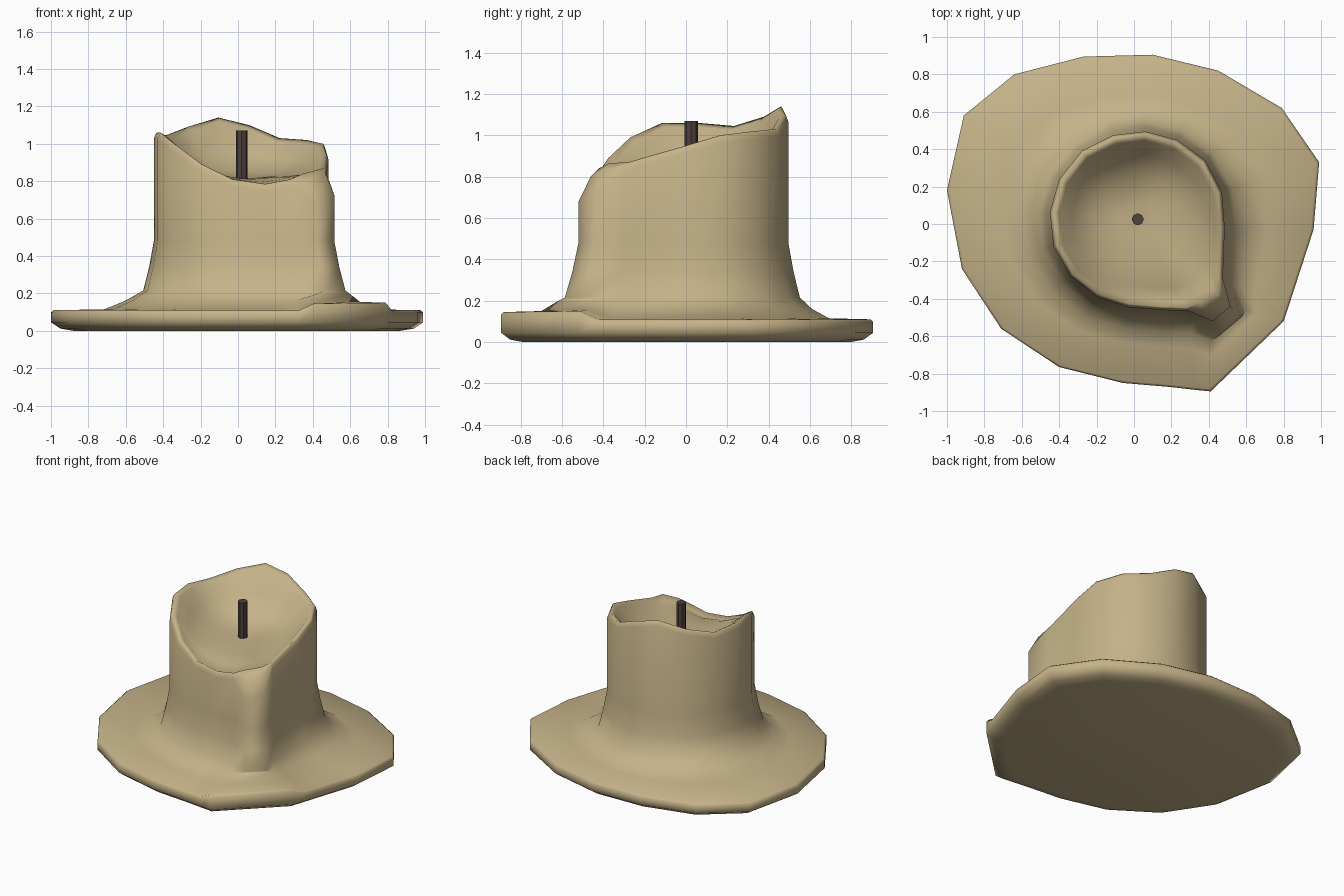
import bpy, bmesh, math

if "Cube" in bpy.data.objects:
    bpy.data.objects.remove(bpy.data.objects["Cube"])

CX, CY, FLOOR = 0.02, 0.03, 0.83   # candle axis and pool height


def material(name, rgb):
    m = bpy.data.materials.new(name)
    m.diffuse_color = (*rgb, 1)
    m.use_nodes = True
    m.node_tree.nodes["Principled BSDF"].inputs["Base Color"].default_value = m.diffuse_color
    return m


wax_mat = material("tan wax", (0.56, 0.45, 0.25))
wick_mat = material("dark wick", (0.075, 0.055, 0.045))

# One spoke per row: puddle edge x, y, column wall x, y, rim height
SPOKES = [
    (0.99, 0.33, 0.47, 0.17, 1.00), (0.79, 0.62, 0.38, 0.34, 1.02),
    (0.45, 0.82, 0.23, 0.45, 1.03), (0.10, 0.905, 0.06, 0.495, 1.10),
    (-0.27, 0.895, -0.11, 0.475, 1.14), (-0.64, 0.80, -0.28, 0.39, 1.09),
    (-0.91, 0.58, -0.40, 0.24, 1.045), (-1.0, 0.18, -0.45, 0.06, 1.06),
    (-0.92, -0.24, -0.43, -0.12, 1.06), (-0.71, -0.56, -0.34, -0.28, 0.99),
    (-0.40, -0.765, -0.20, -0.39, 0.89), (-0.06, -0.85, -0.03, -0.445, 0.81),
    (0.20, -0.872, 0.15, -0.46, 0.785), (0.33, -0.887, 0.29, -0.465, 0.81),
    (0.41, -0.895, 0.42, -0.52, 0.84), (0.80, -0.52, 0.515, -0.44, 0.865),
    (0.83, -0.43, 0.475, -0.29, 0.87), (0.96, -0.03, 0.485, -0.02, 0.945),
]
# Drip spokes: rim pull-in, shoulder drop, puddle thickness
DRIP = {14: (0.82, 0.16, 0.145), 15: (0.85, 0.14, 0.15)}


def scaled(x, y, s):
    return CX + (x - CX) * s, CY + (y - CY) * s


def mix(a, b, t):
    return a[0] + (b[0] - a[0]) * t, a[1] + (b[1] - a[1]) * t


def wax_profile(i, ox, oy, wx, wy, top):
    """Points from the underside, over the puddle and rim, into the pool."""
    pull, drop, thick = DRIP.get(i, (0.965, 0.035, 0.11))
    outer, wall = (ox, oy), (wx, wy)
    foot = scaled(wx, wy, 1.12)
    rim = scaled(wx, wy, pull)
    inner = scaled(*rim, 0.93)
    pts = [
        (mix((0, 0), outer, 0.88), 0.0),
        (mix((0, 0), outer, 0.95), 0.012),
        (outer, 0.045),
        (outer, thick - 0.012),
        (mix((0, 0), outer, 0.985), thick),
        (mix(wall, outer, 0.48), thick + 0.005),
        (mix(wall, outer, 0.28), thick + 0.05),
        (foot, 0.215),
        (mix(wall, foot, 0.45), 0.34),
        (wall, 0.48),
        (wall, top - drop),
        (mix(wall, rim, 0.6), top - drop * 0.25),
        (rim, top),
        (inner, top - 0.02),
    ]
    for s, k in ((0.78, 0.5), (0.5, 0.14), (0.2, 0.0)):
        pts.append((scaled(*rim, s), FLOOR + (top - FLOOR) * k - 0.012))
    return [(p[0], p[1], z) for p, z in pts]


# Melted wax: column, drip, puddle and hollow as one skin
bm = bmesh.new()
rows = [[bm.verts.new(p) for p in wax_profile(i, *s)] for i, s in enumerate(SPOKES)]
n = len(rows)
for i in range(n):
    a, b = rows[i], rows[(i + 1) % n]
    for j in range(len(a) - 1):
        bm.faces.new((a[j], b[j], b[j + 1], a[j + 1]))
bm.faces.new([r[0] for r in reversed(rows)])
bm.faces.new([r[-1] for r in rows])
bmesh.ops.recalc_face_normals(bm, faces=bm.faces)
for f in bm.faces:
    f.smooth = True
mesh = bpy.data.meshes.new("wax_body")
bm.to_mesh(mesh)
bm.free()
mesh.materials.append(wax_mat)
wax = bpy.data.objects.new("wax_body", mesh)
bpy.context.collection.objects.link(wax)

# Wick
bpy.ops.mesh.primitive_cylinder_add(vertices=8, radius=0.032, depth=0.27,
                                    location=(CX, CY - 0.005, 0.935))
wick = bpy.context.object
wick.name = "wick"
wick.data.materials.append(wick_mat)
bpy.ops.object.shade_smooth_by_angle(angle=math.radians(30))
